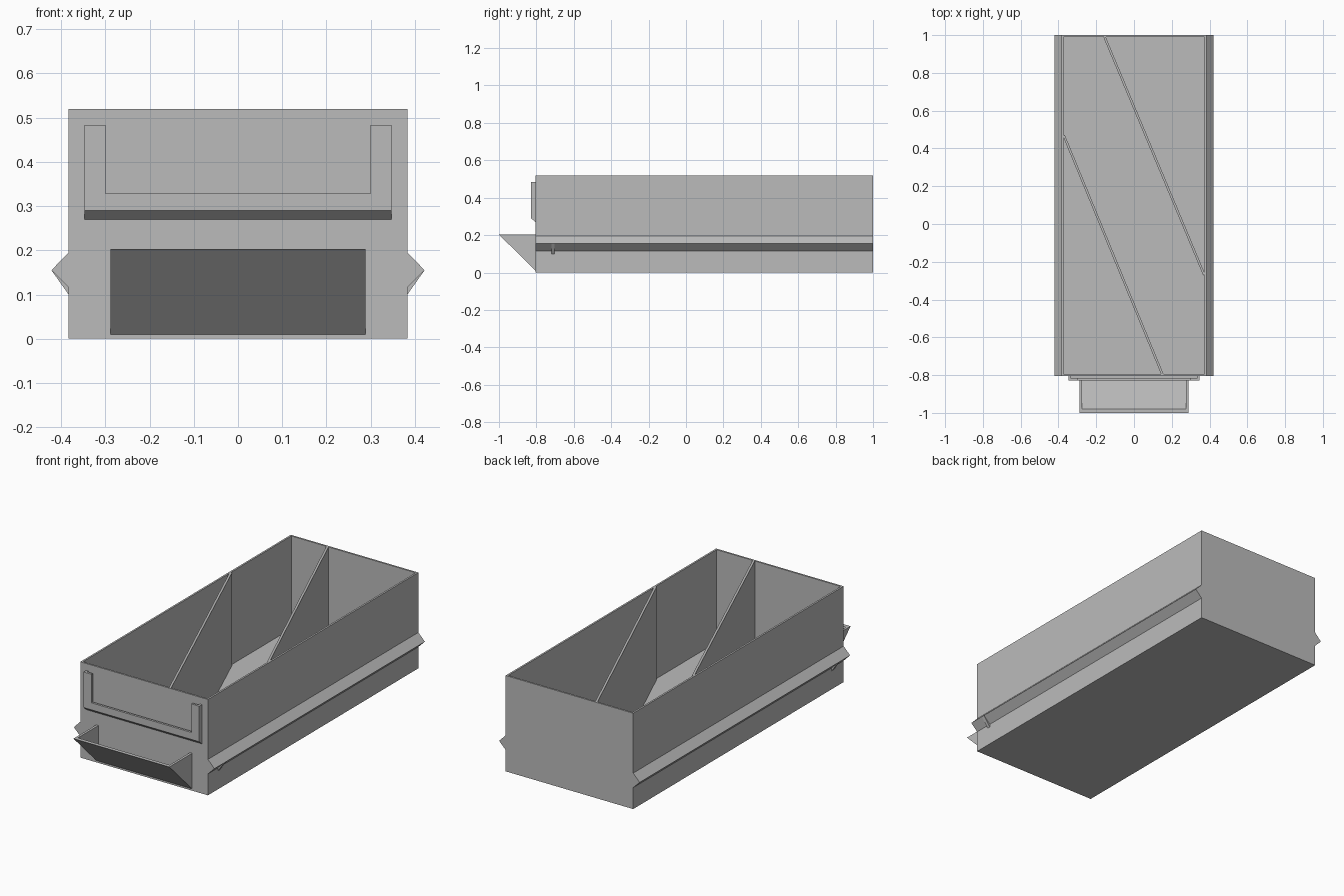
import bpy, bmesh
from mathutils import Vector

cube = bpy.data.objects.get("Cube")
if cube:
    bpy.data.objects.remove(cube, do_unlink=True)

# One plain grey plastic
grey = bpy.data.materials.new("grey_plastic")
grey.use_nodes = True
COLOUR = (0.5, 0.5, 0.5, 1)
grey.diffuse_color = COLOUR
grey.node_tree.nodes["Principled BSDF"].inputs["Base Color"].default_value = COLOUR

HALF_W, FRONT, BACK, HEIGHT, WALL = 0.383, -0.805, 1.0, 0.52, 0.014


def finish(name, bm):
    bmesh.ops.recalc_face_normals(bm, faces=bm.faces)
    mesh = bpy.data.meshes.new(name)
    bm.to_mesh(mesh)
    bm.free()
    mesh.materials.append(grey)
    obj = bpy.data.objects.new(name, mesh)
    bpy.context.collection.objects.link(obj)
    return obj


def prism(name, profile, axis, lo, hi):
    """Extrude a 2D profile along an axis; the profile holds the other two coordinates in order."""
    def place(point, t):
        co = list(point)
        co.insert("xyz".index(axis), t)
        return co
    bm = bmesh.new()
    face = bm.faces.new([bm.verts.new(place(p, lo)) for p in profile])
    new = bmesh.ops.extrude_face_region(bm, geom=[face])["geom"]
    shift = Vector(place((0, 0), hi - lo))
    bmesh.ops.translate(bm, verts=[g for g in new if isinstance(g, bmesh.types.BMVert)], vec=shift)
    return finish(name, bm)


# Open tray: a box with its top inset and sunk
bm = bmesh.new()
bmesh.ops.create_cube(bm, size=1)
bmesh.ops.scale(bm, verts=bm.verts, vec=(2 * HALF_W, BACK - FRONT, HEIGHT))
bmesh.ops.translate(bm, verts=bm.verts, vec=(0, (BACK + FRONT) / 2, HEIGHT / 2))
bm.normal_update()
top = max(bm.faces, key=lambda f: f.calc_center_median().z)
bmesh.ops.inset_region(bm, faces=[top], thickness=WALL)
sunk = bmesh.ops.extrude_discrete_faces(bm, faces=[top])["faces"][0]
bmesh.ops.translate(bm, verts=sunk.verts, vec=(0, 0, 0.017 - HEIGHT))
finish("tray", bm)

# Slanted dividers running across the tray
for name, (x0, y0), (x1, y1) in (
    ("rear_divider", (-0.156, 0.99), (0.372, -0.27)),
    ("front_divider", (-0.372, 0.47), (0.15, -0.795)),
):
    a, b = Vector((x0, y0)), Vector((x1, y1))
    side = (b - a).orthogonal().normalized() * 0.006
    prism(name, [a + side, b + side, b - side, a - side], "z", 0.01, HEIGHT)

# Side rails with a small stop under each
for side, s in (("left", 1), ("right", -1)):
    edge, tip = s * HALF_W, s * 0.422
    prism(side + "_rail", [(edge, 0.195), (tip, 0.155), (edge, 0.116)], "y", FRONT, BACK) 
    prism(side + "_rail_stop", [(edge, 0.155), (tip, 0.155), (edge, 0.1)], "y", -0.72, -0.703)

# Scoop handle: sloping plate and two triangular cheeks
prism("handle_plate", [(FRONT, 0.01), (-1, 0.203), (-0.98, 0.203), (FRONT, 0.03)], "x", -0.288, 0.288)
for side, s in (("left", 1), ("right", -1)):
    prism(side + "_handle_cheek", [(FRONT, 0.01), (-1, 0.203), (FRONT, 0.203)],
          "x", s * 0.275, s * 0.288)

# Label holder: U-shaped face, slot spacers behind it and a sloping lower lip
LIP, SLOT = -0.828, -0.816
prism("label_frame", [(-0.347, 0.29), (0.347, 0.29), (0.347, 0.483), (0.3, 0.483),
                      (0.3, 0.328), (-0.3, 0.328), (-0.3, 0.483), (-0.347, 0.483)], "y", LIP, SLOT)
prism("label_lip", [(LIP, 0.29), (FRONT, 0.27), (FRONT, 0.3), (SLOT, 0.3), (SLOT, 0.29)],
      "x", -0.347, 0.347)
for side, s in (("left", 1), ("right", -1)):
    prism(side + "_label_spacer", [(SLOT, 0.29), (FRONT, 0.29), (FRONT, 0.483), (SLOT, 0.483)],
          "x", s * 0.335, s * 0.347)
